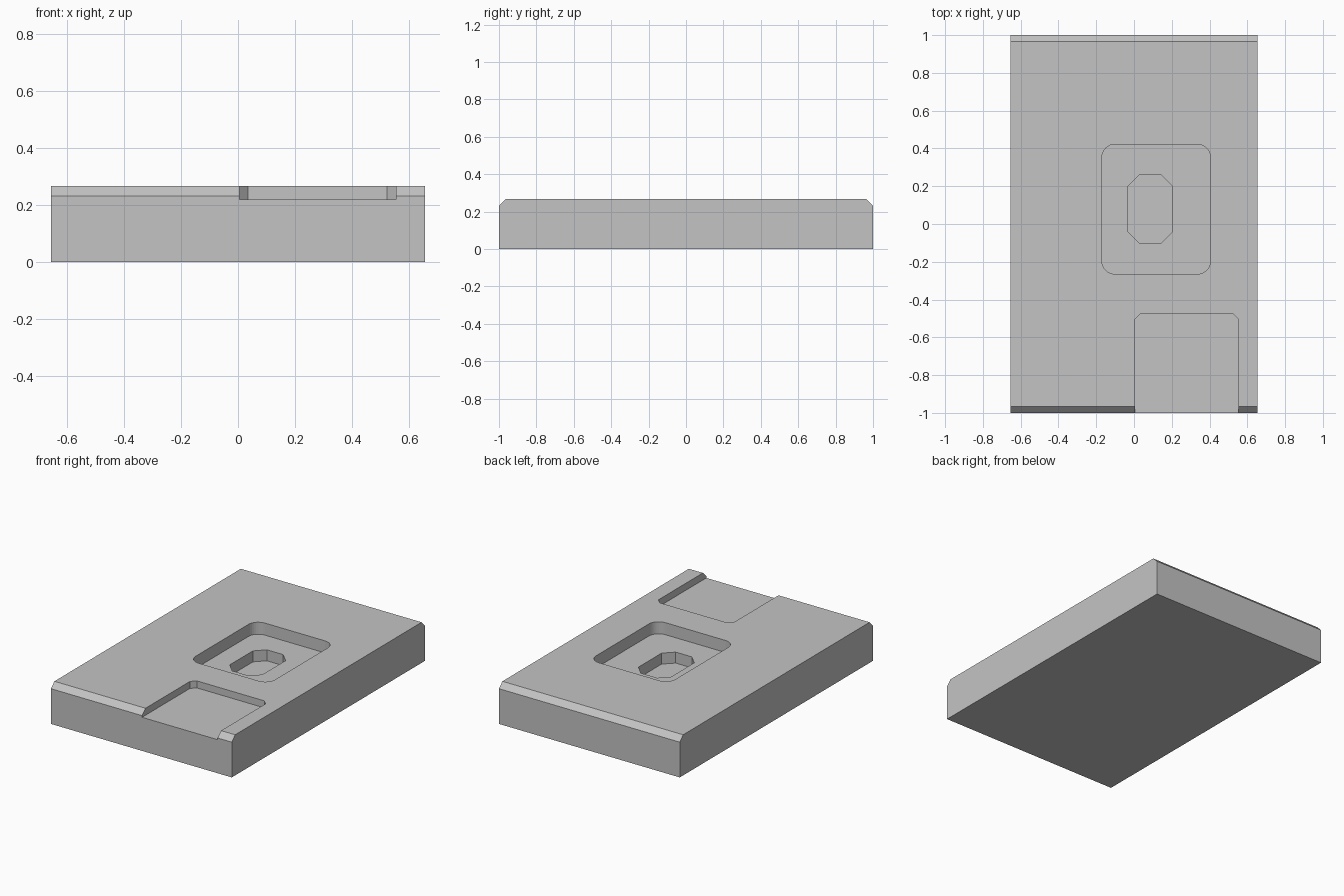
import bpy
import bmesh
from math import cos, sin, pi

default = bpy.data.objects.get("Cube")
if default:
    bpy.data.objects.remove(default, do_unlink=True)

GREY = (0.55, 0.55, 0.55, 1.0)
grey = bpy.data.materials.new("plain_grey")
grey.use_nodes = True
grey.diffuse_color = GREY
grey.node_tree.nodes["Principled BSDF"].inputs["Base Color"].default_value = GREY


def prism(name, outline, offset):
    """Extrude a flat outline of 3D points along an offset vector."""
    bm = bmesh.new()
    face = bm.faces.new([bm.verts.new(p) for p in outline])
    ext = bmesh.ops.extrude_face_region(bm, geom=[face])
    bmesh.ops.translate(bm, vec=offset,
                        verts=[v for v in ext["geom"] if isinstance(v, bmesh.types.BMVert)])
    bmesh.ops.recalc_face_normals(bm, faces=bm.faces)
    mesh = bpy.data.meshes.new(name)
    bm.to_mesh(mesh)
    bm.free()
    mesh.materials.append(grey)
    obj = bpy.data.objects.new(name, mesh)
    bpy.context.collection.objects.link(obj)
    return obj


def rounded_rect(x0, x1, y0, y1, r, steps, z):
    """Rectangle with corners of radius r; one step gives a chamfer."""
    corners = [(x1 - r, y1 - r), (x0 + r, y1 - r), (x0 + r, y0 + r), (x1 - r, y0 + r)]
    points = []
    for i, (cx, cy) in enumerate(corners):
        for s in range(steps + 1):
            a = (i + s / steps) * pi / 2
            points.append((cx + r * cos(a), cy + r * sin(a), z))
    return points


# Slab with chamfered front and back top edges
W, H, C = 0.655, 0.266, 0.035
profile = [(-1, 0), (1, 0), (1, H - C), (1 - C, H), (C - 1, H), (-1, H - C)]
slab = prism("slab", [(-W, y, z) for y, z in profile], (2 * W, 0, 0))

# Recesses: front notch, rounded pocket, and octagonal well in the pocket floor
cutters = [
    prism("notch_cutter", rounded_rect(0.005, 0.553, -1.2, -0.475, 0.03, 1, 0.22), (0, 0, 0.3)),
    prism("pocket_cutter", rounded_rect(-0.17, 0.405, -0.265, 0.422, 0.07, 8, 0.187), (0, 0, 0.3)),
    prism("well_cutter", rounded_rect(-0.032, 0.205, -0.1, 0.26, 0.06, 1, 0.115), (0, 0, 0.3)),
]
bpy.context.view_layer.objects.active = slab
for cutter in cutters:
    mod = slab.modifiers.new(cutter.name, "BOOLEAN")
    mod.operation = "DIFFERENCE"
    mod.solver = "EXACT"
    mod.object = cutter
    bpy.ops.object.modifier_apply(modifier=mod.name)
    bpy.data.objects.remove(cutter, do_unlink=True)
